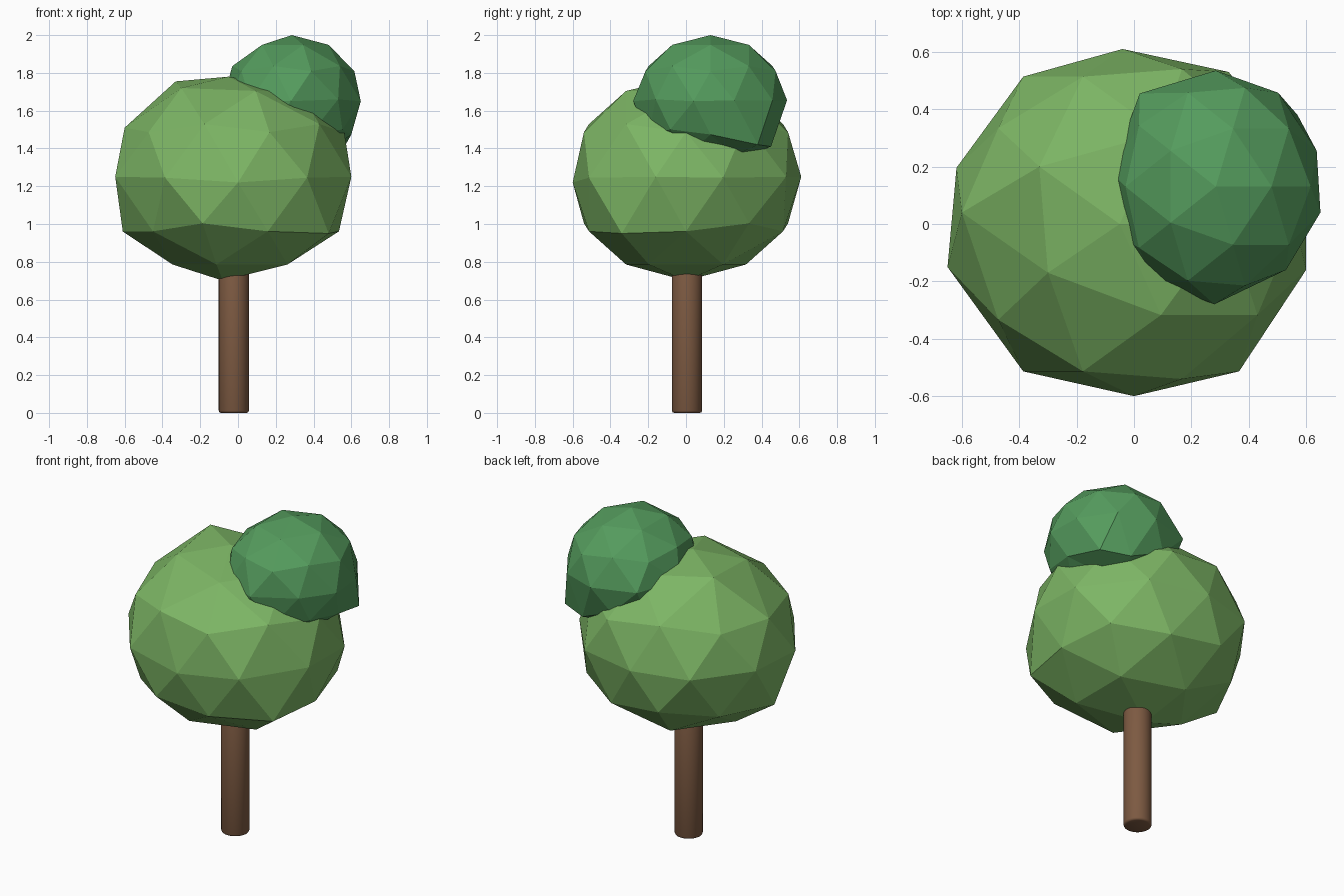
import bpy
import bmesh
import math
from mathutils import Vector

cube = bpy.data.objects.get("Cube")
if cube:
    bpy.data.objects.remove(cube, do_unlink=True)


def make_material(name, rgb):
    mat = bpy.data.materials.new(name)
    mat.use_nodes = True
    mat.diffuse_color = (*rgb, 1)
    bsdf = mat.node_tree.nodes["Principled BSDF"]
    bsdf.inputs["Base Color"].default_value = (*rgb, 1)
    bsdf.inputs["Roughness"].default_value = 0.9
    return mat


def add_object(name, bm, mat):
    mesh = bpy.data.meshes.new(name)
    bm.to_mesh(mesh)
    bm.free()
    mesh.materials.append(mat)
    obj = bpy.data.objects.new(name, mesh)
    bpy.context.collection.objects.link(obj)
    return obj


def leaf_ball(name, centre, radii, mat, shaped):
    """Faceted ball; the vertex nearest each shaping point is pulled onto it."""
    bm = bmesh.new()
    bmesh.ops.create_icosphere(bm, subdivisions=2, radius=1)
    for v in bm.verts:
        v.co = Vector(c + r * u for c, r, u in zip(centre, radii, v.co))
    for point in map(Vector, shaped):
        min(bm.verts, key=lambda v: (v.co - point).length).co = point
    bmesh.ops.recalc_face_normals(bm, faces=bm.faces)
    return add_object(name, bm, mat)


light_green = make_material("light leaf green", (0.205, 0.468, 0.130))
dark_green = make_material("dark leaf green", (0.089, 0.328, 0.109))
bark = make_material("bark brown", (0.205, 0.102, 0.054))

# Large lower crown
leaf_ball("large_crown", (-0.01, 0, 1.245), (0.64, 0.635, 0.54), light_green, [
    (0, -0.60, 1.22), (-0.04, 0.61, 1.25),
    (-0.65, -0.15, 1.25), (0.60, -0.16, 1.25), (0.33, 0.53, 1.25),
    (-0.60, 0.04, 1.51), (-0.33, 0.20, 1.755), (-0.30, -0.17, 1.72),
    (-0.61, 0, 0.96), (0.48, -0.34, 0.95), (-0.05, 0, 1.78), (-0.08, 0, 0.70),
])

# Small upper crown, behind and to the left
leaf_ball("small_crown", (0.285, 0.13, 1.655), (0.37, 0.405, 0.345), dark_green, [
    (0.30, 0.29, 1.35), (0.57, 0.38, 1.42), (0.40, 0.45, 1.41),
    (-0.08, 0.18, 1.66), (0.02, 0.455, 1.66), (-0.04, -0.05, 1.66),
    (0.65, 0.04, 1.65), (0.53, -0.16, 1.66), (0.28, -0.28, 1.65),
])

# Trunk with a softened rim
height = 0.85
bm = bmesh.new()
bmesh.ops.create_cone(bm, cap_ends=True, segments=32, radius1=0.08,
                      radius2=0.08, depth=height)
bmesh.ops.translate(bm, verts=bm.verts, vec=(-0.022, 0.005, height / 2))
rim = [e for e in bm.edges if e.calc_face_angle(0) > 1]
bmesh.ops.bevel(bm, geom=rim, offset=0.012, segments=2, profile=0.5,
                affect="EDGES")
trunk = add_object("trunk", bm, bark)
bpy.ops.object.select_all(action="DESELECT")
trunk.select_set(True)
bpy.context.view_layer.objects.active = trunk
bpy.ops.object.shade_smooth_by_angle(angle=math.radians(50))
